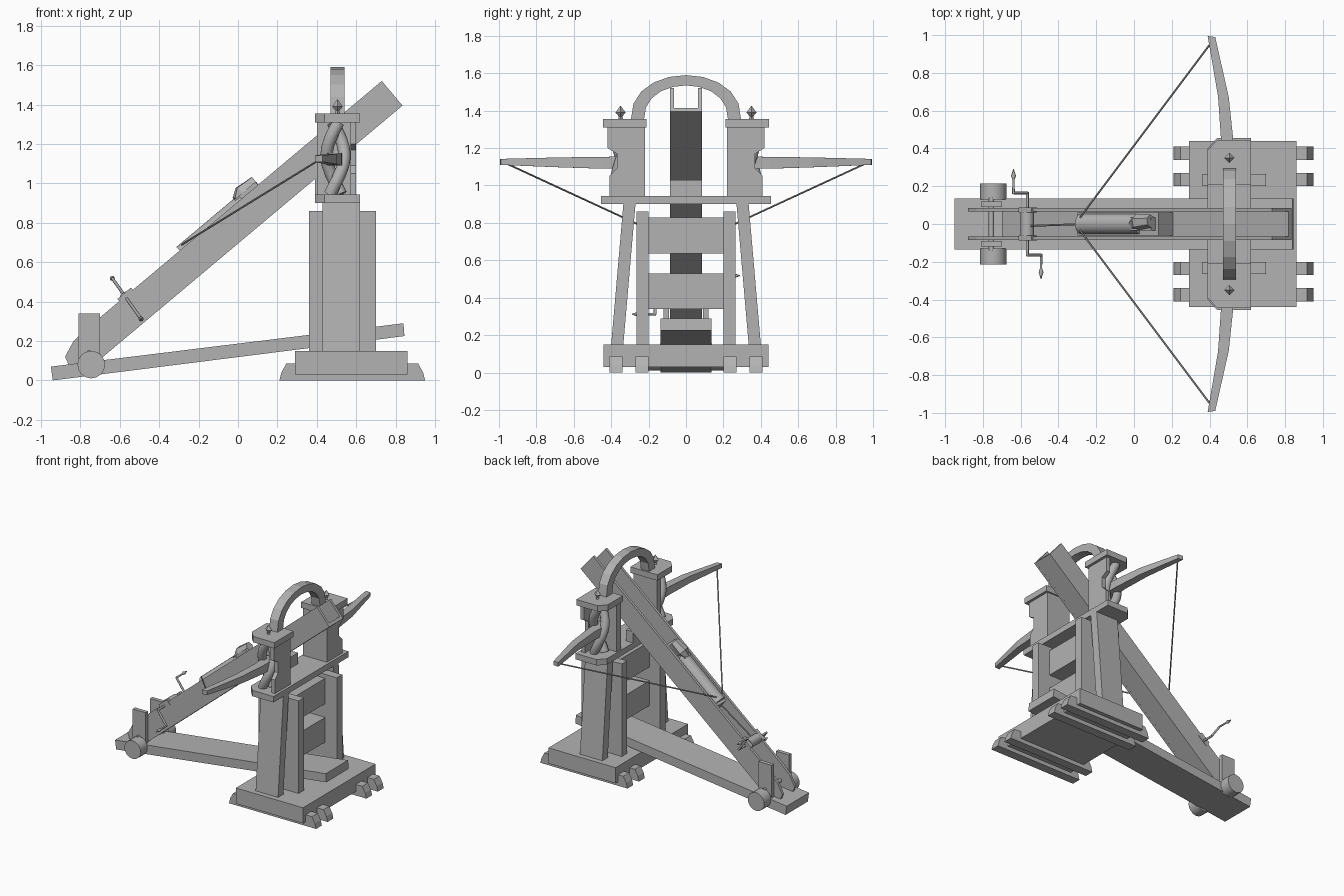
import bpy, bmesh, math
from mathutils import Vector

if "Cube" in bpy.data.objects:
    bpy.data.objects.remove(bpy.data.objects["Cube"])

GREY = (0.45, 0.45, 0.45, 1)
grey = bpy.data.materials.new("weathered grey")
grey.use_nodes = True
grey.diffuse_color = GREY
grey.node_tree.nodes["Principled BSDF"].inputs["Base Color"].default_value = GREY


def finish(name, bm, smooth=False):
    bmesh.ops.recalc_face_normals(bm, faces=bm.faces)
    mesh = bpy.data.meshes.new(name)
    bm.to_mesh(mesh)
    bm.free()
    mesh.materials.append(grey)
    for face in mesh.polygons:
        face.use_smooth = smooth
    obj = bpy.data.objects.new(name, mesh)
    bpy.context.collection.objects.link(obj)
    return obj


def loft(name, rings, smooth=False):
    """Skin equal-sized rings of points and cap both ends."""
    bm = bmesh.new()
    loops = [[bm.verts.new(p) for p in ring] for ring in rings]
    n = len(loops[0])
    for a, b in zip(loops, loops[1:]):
        for i in range(n):
            j = (i + 1) % n
            bm.faces.new((a[i], a[j], b[j], b[i]))
    bm.faces.new(loops[0])
    bm.faces.new(loops[-1])
    return finish(name, bm, smooth)


def prism(name, outline, axis, lo, hi):
    """Extrude a flat outline along x, y or z."""
    place = {"x": lambda a, b, c: (c, a, b),
             "y": lambda a, b, c: (a, c, b),
             "z": lambda a, b, c: (a, b, c)}[axis]
    return loft(name, [[place(a, b, c) for a, b in outline] for c in (lo, hi)])


def box(name, x, y, z):
    (x0, x1), (z0, z1) = x, z
    return prism(name, [(x0, z0), (x1, z0), (x1, z1), (x0, z1)], "y", *y)


def span(s, a, b):
    return sorted((s * a, s * b))


def rod(name, points, radius, sides=8, smooth=True):
    """Tube along points; radius may be one value or one per point."""
    pts = [Vector(p) for p in points]
    radii = radius if isinstance(radius, list) else [radius] * len(pts)
    rings = []
    for i, p in enumerate(pts):
        way = (pts[min(i + 1, len(pts) - 1)] - pts[max(i - 1, 0)]).normalized()
        side = way.cross((0, 0, 1) if abs(way.z) < 0.95 else (1, 0, 0)).normalized()
        up = side.cross(way)
        turns = [math.tau * k / sides for k in range(sides)]
        rings.append([p + radii[i] * (math.cos(t) * side + math.sin(t) * up) for t in turns])
    obj = loft(name, rings, smooth)
    if smooth:
        for o in bpy.context.selected_objects:
            o.select_set(False)
        obj.select_set(True)
        bpy.context.view_layer.objects.active = obj
        bpy.ops.object.shade_smooth_by_angle(angle=math.radians(50))
    return obj


# Slanted stock frame: u runs up the slope, w is height above the top edge
SLOPE = math.radians(40)
TOP_END = Vector((0.73, 0, 1.52))


def on_stock(u, w, y=0):
    c, s = math.cos(SLOPE), math.sin(SLOPE)
    return TOP_END + Vector((u * c - w * s, y, u * s + w * c))


def stock_box(name, u, y, w):
    return prism(name, [on_stock(a, b).xz for a, b in
                        ((u[0], w[0]), (u[1], w[0]), (u[1], w[1]), (u[0], w[1]))], "y", *y)


# Base platform, skids and long ground beam
box("base_platform", (0.29, 0.86), (-0.44, 0.44), (0.03, 0.15))
skid = [(0.21, 0), (0.95, 0), (0.94, 0.04), (0.915, 0.085), (0.245, 0.085), (0.22, 0.04)]
for i, y in enumerate((-0.375, -0.235, 0.235, 0.375)):
    prism(f"skid_{i + 1}", skid, "y", y - 0.035, y + 0.035)
prism("ground_beam", [(-0.94, 0), (0.845, 0.225), (0.84, 0.29), (-0.95, 0.07)], "y", -0.135, 0.135)

# Crossbars and shelf
for name, z in (("lower_crossbar", (0.34, 0.53)), ("upper_crossbar", (0.635, 0.83))):
    box(name, (0.45, 0.6), (-0.2, 0.2), z)
prism("shelf", [(0.62, -0.455), (0.62, 0.455), (0.44, 0.455), (0.39, 0.4),
                (0.39, -0.4), (0.44, -0.455)], "z", 0.9, 0.945)
box("stock_rest", (0.39, 0.45), (-0.085, 0.085), (0.945, 1.03))

# Two mirrored towers
for s, side in ((1, "left"), (-1, "right")):
    box(f"{side}_inner_post", (0.36, 0.7), span(s, 0.2, 0.265), (0.15, 0.86))
    prism(f"{side}_slanted_leg", [(s * 0.335, 0.15), (s * 0.4, 0.15),
                                  (s * 0.335, 0.9), (s * 0.27, 0.9)], "x", 0.43, 0.62)
    box(f"{side}_spring_inner_board", (0.4, 0.6), span(s, 0.22, 0.27), (0.945, 1.31))
    notched = [(0.27, 0.945), (0.41, 0.945), (0.41, 1.05), (0.37, 1.09),
               (0.37, 1.17), (0.42, 1.2), (0.42, 1.31), (0.27, 1.31)]
    prism(f"{side}_spring_back_board", [(s * y, z) for y, z in notched], "x", 0.57, 0.6)
    cap = [(0.62, 0.21), (0.62, 0.445), (0.44, 0.445), (0.39, 0.39), (0.39, 0.21)]
    prism(f"{side}_tower_cap", [(x, s * y) for x, y in cap], "z", 1.31, 1.355)

    # Twisted skein of two ropes
    for k in range(2):
        coil = []
        for i in range(21):
            turn = math.pi * (k + 0.3 + 1.3 * i / 20)
            coil.append((0.495 + 0.045 * math.cos(turn), s * 0.345 + 0.03 * math.sin(turn),
                         0.945 + 0.365 * i / 20))
        rod(f"{side}_skein_rope_{k + 1}", coil, 0.032, 10)

    # Finial
    rod(f"{side}_finial", [(0.505, s * 0.35, z) for z in (1.35, 1.37, 1.39, 1.425)],
        [0.014, 0.01, 0.027, 0.002], 4, False)

    # Bow arm: y, front x, back x, bottom z, top z
    stations = [(0.29, 0.45, 0.53, 1.09, 1.155), (0.45, 0.46, 0.525, 1.09, 1.153),
                (0.67, 0.445, 0.502, 1.097, 1.15), (0.99, 0.39, 0.43, 1.11, 1.142)]
    loft(f"{side}_bow_arm", [[(a, s * (y + 0.005), c), (b, s * y, c), (b, s * y, d),
                              (a, s * (y + 0.005), d)] for y, a, b, c, d in stations])
    rod(f"{side}_bowstring", [(0.405, s * 0.955, 1.115), (-0.285, s * 0.035, 0.69)], 0.005, 6)

# Arch joining the towers
arch = []
for i in range(11):
    t = math.pi * i / 10
    c, h = math.cos(t), math.sin(t) ** 0.85
    arch.append([(x, r * c, 1.35 + z * h) for x, r, z in
                 ((0.47, 0.225, 0.185), (0.54, 0.225, 0.185), (0.54, 0.295, 0.24), (0.47, 0.295, 0.24))])
loft("arch", arch)

# Stock: two side rails with a rounded foot and a thin floor
rail = [(0.73, 1.52), (0.835, 1.395), (-0.75, 0.065), (-0.86, 0.08), (-0.878, 0.12),
        (-0.835, 0.2), (-0.78, 0.253)]
for s, side in ((1, "left"), (-1, "right")):
    prism(f"{side}_stock_rail", rail, "y", *span(s, 0.065, 0.085))
stock_box("stock_floor", (-1.98, 0), (-0.066, 0.066), (-0.163, -0.138))

# Slider with bolt trough, trigger head and pull rope
stock_box("slider", (-1.36, -0.8), (-0.06, 0.06), (-0.138, -0.02))
rod("bolt_trough", [on_stock(-1.34, -0.03), on_stock(-0.93, -0.03)], 0.055, 20)
stock_box("trigger_plate", (-0.96, -0.82), (-0.035, 0.035), (-0.02, 0.02))
rod("trigger_head", [on_stock(-0.95, 0.005), on_stock(-0.91, 0.02, 0.01), on_stock(-0.82, 0.02, 0.015)],
    [0.03, 0.045, 0.035], 6, False)
rod("pull_rope", [(-0.55, -0.01, 0.44), on_stock(-1.33, -0.03)], 0.005, 6)

# Windlass with cranks on opposite sides
AX, AZ = -0.565, 0.415
rod("windlass_barrel", [(AX, -0.06, AZ), (AX, 0.06, AZ)], 0.036, 14)
for s, side in ((1, "left"), (-1, "right")):
    hx, hz = AX - s * 0.073, AZ + s * 0.103
    stock_box(f"{side}_windlass_bracket", (-1.74, -1.65), span(s, 0.06, 0.088), (-0.03, 0.015))
    rod(f"{side}_axle", [(AX, s * 0.05, AZ), (AX, s * 0.17, AZ)], 0.008)
    rod(f"{side}_crank", [(AX, s * 0.165, AZ), (hx, s * 0.165, hz)], 0.008)
    rod(f"{side}_crank_handle", [(hx, s * y, hz) for y in (0.16, 0.235, 0.255, 0.29)],
        [0.007, 0.006, 0.013, 0.002])

# Foot hinge: cheek plates, rollers and pin
for s, side in ((1, "left"), (-1, "right")):
    box(f"{side}_cheek_plate", (-0.81, -0.7), span(s, 0.09, 0.12), (0.06, 0.34))
    rod(f"{side}_roller", [(-0.745, s * 0.13, 0.08), (-0.745, s * 0.215, 0.08)], 0.07, 16)
rod("hinge_pin", [(-0.755, -0.14, 0.14), (-0.755, 0.14, 0.14)], 0.014)
